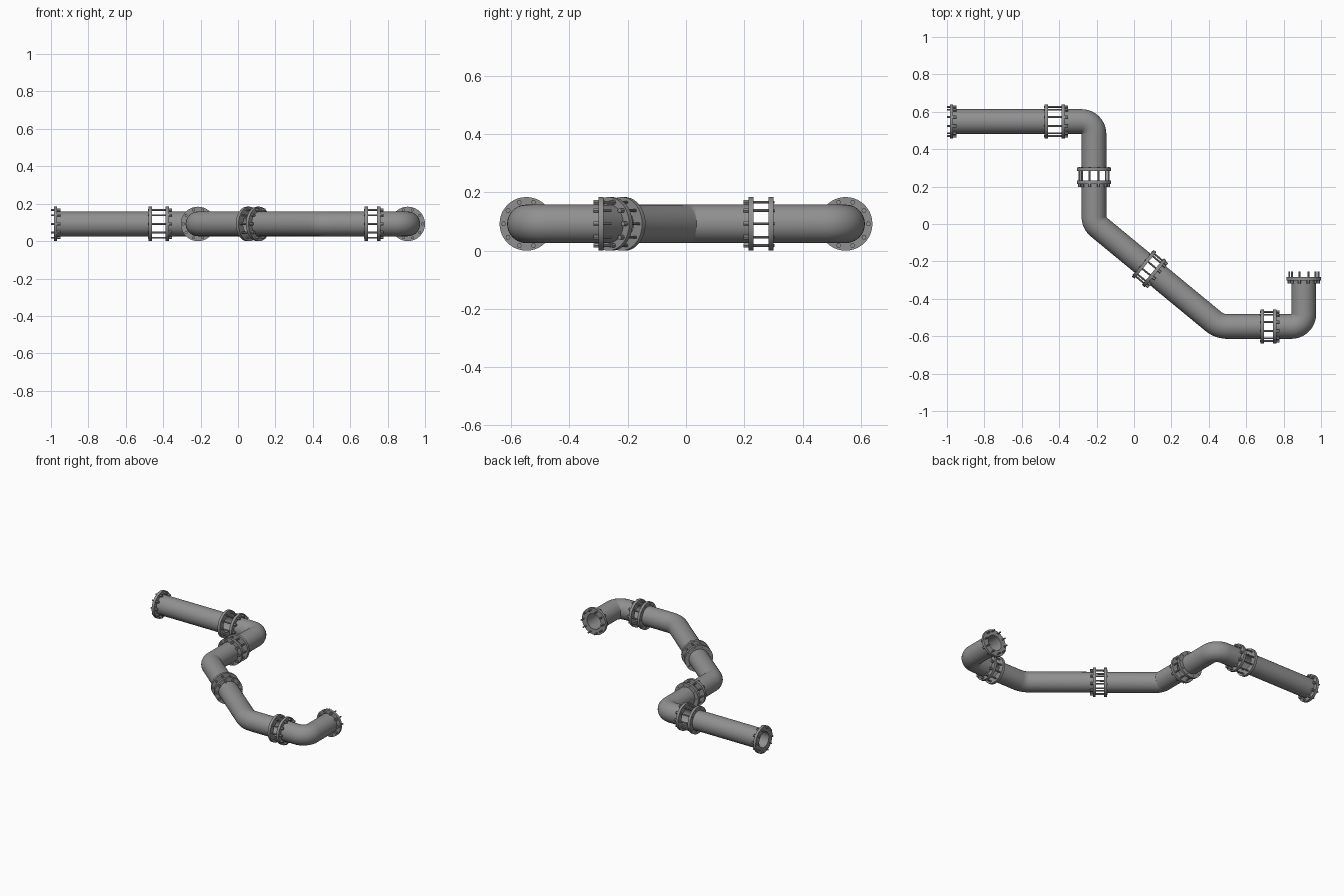
import bpy, bmesh, math
from mathutils import Vector

if "Cube" in bpy.data.objects:
    bpy.data.objects.remove(bpy.data.objects["Cube"])

Z = 0.092                      # pipe axis height
R_OUT, R_IN = 0.066, 0.053     # pipe wall
R_FL, T_FL = 0.092, 0.018      # flange radius and thickness
BOLTS, R_BOLT = 10, 0.078
SEG = 40

steel = bpy.data.materials.new("dark_steel")
steel.diffuse_color = (0.28, 0.28, 0.28, 1)
steel.use_nodes = True
steel.node_tree.nodes["Principled BSDF"].inputs["Base Color"].default_value = steel.diffuse_color


def finish(bm, name):
    bmesh.ops.recalc_face_normals(bm, faces=bm.faces)
    me = bpy.data.meshes.new(name)
    bm.to_mesh(me)
    bm.free()
    me.materials.append(steel)
    ob = bpy.data.objects.new(name, me)
    bpy.context.collection.objects.link(ob)
    bpy.ops.object.select_all(action='DESELECT')
    ob.select_set(True)
    bpy.context.view_layer.objects.active = ob
    bpy.ops.object.shade_smooth_by_angle(angle=math.radians(35))
    return ob


def loft(bm, stations, seg, closed):
    """Stations are (centre, tangent, radius); rings are joined in order."""
    rings = []
    for c, t, r in stations:
        side = Vector((-t.y, t.x, 0))
        rings.append([bm.verts.new(c + side * (r * math.cos(a)) + Vector((0, 0, r * math.sin(a))))
                      for a in (2 * math.pi * i / seg for i in range(seg))])
    for k in range(len(rings) if closed else len(rings) - 1):
        a, b = rings[k], rings[(k + 1) % len(rings)]
        for i in range(seg):
            j = (i + 1) % seg
            bm.faces.new((a[i], a[j], b[j], b[i]))
    if not closed:
        bm.faces.new(rings[0])
        bm.faces.new(rings[-1])


def rounded_path(pts, radius, steps=10):
    """Polyline with filleted corners -> list of (point, tangent)."""
    p = [Vector((x, y, Z)) for x, y in pts]
    out = [(p[0], (p[1] - p[0]).normalized())]
    for a, b, c in zip(p, p[1:], p[2:]):
        d0, d1 = (b - a).normalized(), (c - b).normalized()
        turn = d0.angle(d1)
        sgn = 1 if d0.cross(d1).z > 0 else -1
        start = b - d0 * radius * math.tan(turn / 2)
        n = Vector((-d0.y, d0.x, 0)) * sgn
        for i in range(steps + 1):
            f = turn * i / steps
            out.append((start + d0 * radius * math.sin(f) + n * radius * (1 - math.cos(f)),
                        d0 * math.cos(f) + n * math.sin(f)))
    out.append((p[-1], (p[-1] - p[-2]).normalized()))
    return out


def pipe(name, pts, radius):
    bm = bmesh.new()
    path = rounded_path(pts, radius)
    loft(bm, [(c, t, R_OUT) for c, t in path] + [(c, t, R_IN) for c, t in reversed(path)], SEG, True)
    finish(bm, name)
    # flange at each end, flush with the pipe mouth
    for label, c, t in (("start", path[0][0], path[0][1]), ("end", path[-1][0], -path[-1][1])):
        bm = bmesh.new()
        e = c + t * T_FL
        loft(bm, [(c, t, R_FL), (e, t, R_FL), (e, t, R_IN + 0.004), (c, t, R_IN)], SEG, True)
        finish(bm, f"{name}_{label}_flange")
    return path


def bolts(name, c, t, length):
    """Heads sit behind the flange mouth at c; shanks run along t."""
    bm = bmesh.new()
    side = Vector((-t.y, t.x, 0))
    for i in range(BOLTS):
        a = 2 * math.pi * i / BOLTS
        o = c + side * (R_BOLT * math.cos(a)) + Vector((0, 0, R_BOLT * math.sin(a)))
        back = o - t * T_FL
        loft(bm, [(back - t * 0.017, t, 0.0085), (back, t, 0.0085)], 6, False)
        loft(bm, [(back, t, 0.005), (o + t * length, t, 0.005)], 10, False)
    finish(bm, name)


# run of pipes: ends given at the flange mouths, then bend radius
slope = Vector((0.67, -0.553)).normalized()
mid = Vector((0.081, -0.238))
ja, jb = mid - slope * 0.026, mid + slope * 0.026
runs = [
    ("straight_pipe", [(-0.985, 0.548), (-0.460, 0.548)], 0.07),
    ("upper_elbow", [(-0.387, 0.548), (-0.214, 0.548), (-0.214, 0.283)], 0.0665),
    ("shallow_bend_a", [(-0.214, 0.232), (-0.214, 0.005), tuple(ja)], 0.0665),
    ("shallow_bend_b", [tuple(jb), (0.457, -0.548), (0.695, -0.548)], 0.12),
    ("lower_elbow", [(0.743, -0.548), (0.908, -0.548), (0.908, -0.283)], 0.0665),
]
prev = None
for name, pts, radius in runs:
    path = pipe(name, pts, radius)
    c, t = path[0]
    # bolts bridge the gap to the previous flange
    reach = (c - prev).length + T_FL + 0.003 if prev else 0.015
    bolts(name + "_bolts", c, -t, reach)
    prev = path[-1][0]
# free bolts on the open end
bolts("open_end_bolts", path[-1][0], path[-1][1], 0.028)
